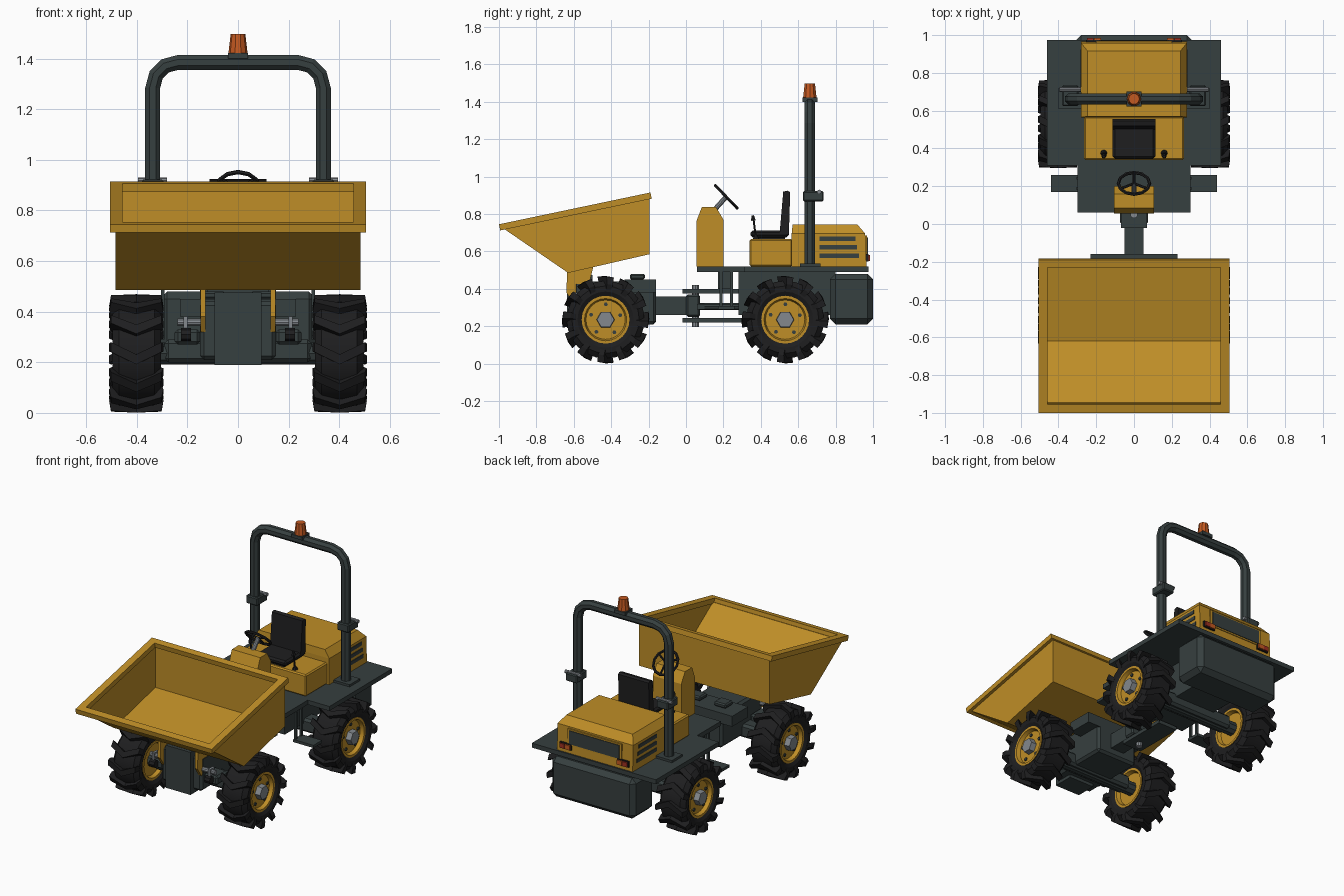
import bpy, bmesh
from math import sin, cos, pi, radians
from mathutils import Vector

cube = bpy.data.objects.get("Cube")
if cube:
    bpy.data.objects.remove(cube, do_unlink=True)


def material(name, rgb, rough=0.6):
    m = bpy.data.materials.new(name)
    m.use_nodes = True
    m.diffuse_color = (*rgb, 1)
    bsdf = m.node_tree.nodes["Principled BSDF"]
    bsdf.inputs["Base Color"].default_value = (*rgb, 1)
    bsdf.inputs["Roughness"].default_value = rough
    return m


YELLOW = material("machine yellow", (0.52, 0.27, 0.02))
DARK = material("charcoal paint", (0.037, 0.05, 0.05))
RUBBER = material("black rubber", (0.013, 0.013, 0.014))
STEEL = material("bare steel", (0.23, 0.25, 0.27))
ORANGE = material("beacon orange", (0.55, 0.1, 0.015))
RED = material("lamp red", (0.35, 0.03, 0.015))


def make(name, mat, verts, faces):
    mesh = bpy.data.meshes.new(name)
    mesh.from_pydata(verts, [], faces)
    bm = bmesh.new()
    bm.from_mesh(mesh)
    bmesh.ops.recalc_face_normals(bm, faces=bm.faces)
    bm.to_mesh(mesh)
    bm.free()
    mesh.materials.append(mat)
    ob = bpy.data.objects.new(name, mesh)
    bpy.context.scene.collection.objects.link(ob)
    return ob


def loft(name, mat, loops, closed=False):
    """Skin matching loops of points; cap the ends unless closed."""
    n, k = len(loops[0]), len(loops)
    verts = [v for loop in loops for v in loop]
    faces = [(i * n + j, i * n + (j + 1) % n, (i + 1) % k * n + (j + 1) % n, (i + 1) % k * n + j)
             for i in range(k if closed else k - 1) for j in range(n)]
    if not closed:
        faces += [tuple(range(n)), tuple(range((k - 1) * n, k * n))]
    return make(name, mat, verts, faces)


def prism(name, mat, yz, x0, x1):
    return loft(name, mat, [[(x, y, z) for y, z in yz] for x in (x0, x1)])


def box(name, mat, x0, x1, y0, y1, z0, z1, bevel=0):
    ob = prism(name, mat, [(y0, z0), (y1, z0), (y1, z1), (y0, z1)], x0, x1)
    if bevel:
        mod = ob.modifiers.new("chamfer", "BEVEL")
        mod.width, mod.segments = bevel, 1
    return ob


def rod(name, mat, p, q, r, r2=None, sides=10):
    p, q = Vector(p), Vector(q)
    turn = (q - p).to_track_quat("Z", "Y")
    ring = lambda c, rad: [c + turn @ Vector((rad * cos(2 * pi * i / sides), rad * sin(2 * pi * i / sides), 0))
                           for i in range(sides)]
    return loft(name, mat, [ring(p, r), ring(q, r if r2 is None else r2)])


# ---- Skip: plated body, tilted rim, support brackets
outer = [(-0.975, 0.722), (-0.63, 0.485), (-0.195, 0.585), (-0.195, 0.89)]
inner = [(-0.945, 0.73), (-0.62, 0.507), (-0.215, 0.602), (-0.215, 0.89)]
for i, part in enumerate(("front", "floor", "back")):
    prism("skip_" + part, YELLOW, [outer[i], outer[i + 1], inner[i + 1], inner[i]], -0.47, 0.47)


def rim_section(t0, t1):
    at = lambda t, drop: (-1 + 0.81 * t + 0.2 * drop, 0.745 + 0.17 * t - drop)
    return [at(t0, 0), at(t1, 0), at(t1, 0.033), at(t0, 0.033)]


prism("skip_rim_front", YELLOW, rim_section(0, 0.055), -0.505, 0.505)
prism("skip_rim_back", YELLOW, rim_section(0.95, 1), -0.505, 0.505)
for s in (1, -1):
    prism("skip_side", YELLOW, outer, s * 0.462, s * 0.484)
    prism("skip_rim_side", YELLOW, rim_section(0, 1), s * 0.457, s * 0.505)
    prism("skip_bracket", YELLOW, [(-0.635, 0.49), (-0.64, 0.38), (-0.6, 0.32), (-0.54, 0.34), (-0.495, 0.52)],
          s * 0.128, s * 0.148)
    rod("tipping_pin", STEEL, (s * 0.12, -0.58, 0.358), (s * 0.24, -0.58, 0.358), 0.016)
    box("pin_collar", STEEL, s * 0.2, s * 0.215, -0.605, -0.555, 0.335, 0.38)
    box("ram_mount", DARK, s * 0.15, s * 0.25, -0.58, -0.46, 0.27, 0.33, 0.012)
    rod("ram_eye", RUBBER, (s * 0.185, -0.6, 0.31), (s * 0.225, -0.6, 0.31), 0.025, sides=8)

# ---- Front chassis
box("front_chassis", DARK, -0.15, 0.15, -0.6, -0.16, 0.21, 0.44, 0.015)
box("front_plate", DARK, -0.092, 0.092, -0.635, -0.5, 0.19, 0.475)
box("front_cross_member", DARK, -0.23, 0.23, -0.33, -0.16, 0.38, 0.45)
for s in (1, -1):
    box("chassis_top_block", DARK, s * 0.05, s * 0.14, -0.3, -0.22, 0.45, 0.48, 0.008)
box("link_beam", DARK, -0.05, 0.05, -0.17, 0.02, 0.26, 0.36)

# ---- Articulation joint
box("pivot_block", DARK, -0.075, 0.075, -0.0, 0.075, 0.25, 0.37, 0.01)
for z in (0.22, 0.375):
    box("pivot_plate", DARK, -0.07, 0.07, -0.02, 0.32, z, z + 0.024)
rod("pivot_pin", STEEL, (0, 0.05, 0.195), (0, 0.05, 0.42), 0.02)
for s in (1, -1):
    rod("steering_ram", DARK, (s * 0.1, 0.07, 0.305), (s * 0.1, 0.32, 0.305), 0.02)
box("ram_crosspiece", DARK, -0.12, 0.12, 0.06, 0.1, 0.29, 0.32)

# ---- Rear chassis, deck and steps
box("rear_chassis", DARK, -0.15, 0.15, 0.28, 0.8, 0.26, 0.49)
box("rear_counterweight", DARK, -0.31, 0.31, 0.77, 1.0, 0.21, 0.48, 0.03)
box("deck_front", DARK, -0.3, 0.3, 0.06, 0.32, 0.49, 0.52)
box("deck_rear", DARK, -0.46, 0.46, 0.31, 0.975, 0.49, 0.52)
box("deck_support", DARK, -0.12, 0.12, 0.17, 0.25, 0.4, 0.49)
for s in (1, -1):
    box("step_tread", DARK, s * 0.29, s * 0.44, 0.17, 0.26, 0.29, 0.308)
    for y in (0.18, 0.235):
        box("step_hanger", DARK, s * 0.29, s * 0.305, y, y + 0.015, 0.29, 0.49)


# ---- Wheels: lathed tyre and rim, chevron lugs, hub and bolts
def ring_loops(profile, cx, cy, s, n=24, cz=0.235):
    return [[(s * (cx + x), cy + r * cos(2 * pi * i / n), cz + r * sin(2 * pi * i / n)) for x, r in profile]
            for i in range(n)]


tyre = [(-0.078, 0.122), (-0.095, 0.15), (-0.095, 0.18), (-0.07, 0.208)]
tyre += [(-x, r) for x, r in reversed(tyre)]
rim = [(0.085, 0.128), (0.085, 0.113), (0.06, 0.105), (0.06, 0.01)]
rim = rim + [(-x, r) for x, r in reversed(rim)]
lug = [(0, 0.2), (0, 0.234), (0.1, 0.23), (0.107, 0.19), (0.095, 0.16), (0.07, 0.19)]
round_parts = []
for cy in (-0.43, 0.53):
    rod("axle", DARK, (-0.37, cy, 0.235), (0.37, cy, 0.235), 0.045)
    box("axle_housing", DARK, -0.29, 0.29, cy - 0.05, cy + 0.05, 0.2, 0.29, 0.015)
    for s in (1, -1):
        round_parts.append(loft("tyre", RUBBER, ring_loops(tyre, 0.4, cy, s), True))
        round_parts.append(loft("wheel_rim", YELLOW, ring_loops(rim, 0.4, cy, s), True))
        verts, faces = [], []
        for k in range(12):
            for half in (1, -1):
                b, m = len(verts), len(lug)
                for w in (-0.085, 0.085):
                    for x, r in lug:
                        a = k * pi / 6 + 0.1 - 2.1 * x + w
                        verts.append((s * (0.402 + half * x), cy + r * cos(a), 0.235 + r * sin(a)))
                faces += [tuple(range(b, b + m)), tuple(range(b + m, b + 2 * m))]
                faces += [(b + j, b + (j + 1) % m, b + m + (j + 1) % m, b + m + j) for j in range(m)]
        make("tyre_lugs", RUBBER, verts, faces)
        rod("wheel_hub", STEEL, (s * 0.44, cy, 0.235), (s * 0.497, cy, 0.235), 0.05, 0.046, 6)
        for k in range(5):
            a = 2 * pi * k / 5 + 0.3
            y, z = cy + 0.082 * cos(a), 0.235 + 0.082 * sin(a)
            rod("wheel_bolt", DARK, (s * 0.45, y, z), (s * 0.468, y, z), 0.011, sides=6)

# ---- Engine cover and seat plinth
rect = lambda x, y0, y1, z: [(-x, y0, z), (x, y0, z), (x, y1, z), (-x, y1, z)]
loft("engine_cover", YELLOW, [rect(0.28, 0.565, 0.965, 0.52), rect(0.28, 0.565, 0.958, 0.695),
                              rect(0.245, 0.57, 0.915, 0.745)])
box("seat_plinth", YELLOW, -0.265, 0.265, 0.34, 0.57, 0.52, 0.665, 0.008)
box("rear_grille_frame", YELLOW, -0.2, 0.2, 0.955, 0.968, 0.575, 0.685)
box("rear_grille", DARK, -0.185, 0.185, 0.96, 0.972, 0.585, 0.675)
for s in (1, -1):
    for i, z in enumerate((0.565, 0.61, 0.655)):
        box("side_vent", DARK, s * 0.275, s * 0.284, 0.715, 0.925 - 0.01 * i, z, z + 0.024)
    box("lamp_housing", RUBBER, s * 0.17, s * 0.255, 0.955, 0.975, 0.545, 0.585)
    box("tail_lamp", RED, s * 0.215, s * 0.25, 0.965, 0.984, 0.55, 0.58)
    box("indicator_lamp", ORANGE, s * 0.175, s * 0.212, 0.965, 0.984, 0.55, 0.58)
    # control levers
    rod("lever", RUBBER, (s * 0.16, 0.375, 0.66), (s * 0.16, 0.36, 0.78), 0.006, sides=6)
    rod("lever_knob", RUBBER, (s * 0.16, 0.36, 0.765), (s * 0.16, 0.357, 0.793), 0.014, 0.008, 6)
    rod("lever_boot", RUBBER, (s * 0.16, 0.375, 0.66), (s * 0.16, 0.373, 0.69), 0.02, 0.007, 8)

# ---- Seat
box("seat_cushion", RUBBER, -0.113, 0.113, 0.345, 0.55, 0.675, 0.712, 0.012)
box("seat_base", RUBBER, -0.09, 0.09, 0.36, 0.53, 0.66, 0.68)
prism("seat_back", RUBBER, [(0.5, 0.69), (0.55, 0.69), (0.557, 0.915), (0.545, 0.925), (0.52, 0.92)], -0.113, 0.113)

# ---- Console and steering wheel
prism("console", YELLOW, [(0.055, 0.52), (0.055, 0.76), (0.085, 0.838), (0.16, 0.838), (0.2, 0.77), (0.2, 0.52)],
      -0.105, 0.105)
centre = Vector((0, 0.215, 0.892))
rod("steering_column", STEEL, (0, 0.15, 0.82), centre, 0.014)
bpy.ops.mesh.primitive_torus_add(location=centre, rotation=(radians(-46), 0, 0), major_segments=12,
                                 minor_segments=6, major_radius=0.083, minor_radius=0.009)
wheel = bpy.context.object
wheel.name = "steering_wheel"
wheel.data.materials.append(RUBBER)
for k in range(3):
    a = 2 * pi * k / 3 + pi / 2
    arm = Vector((cos(a), sin(a) * cos(radians(46)), -sin(a) * sin(radians(46)))) * 0.08
    rod("steering_spoke", RUBBER, centre, centre + arm, 0.007, sides=6)

# ---- Roll bar with hinge clamps and beacon
BX, BY, TOP, R = 0.337, 0.662, 1.385, 0.1
arc = [(BX - R + R * cos(pi / 2 * i / 3), TOP - R + R * sin(pi / 2 * i / 3)) for i in range(4)]
path = [(BX, 0.52)] + arc
path += [(-x, z) for x, z in reversed(path)]
loops = []
for i, (x, z) in enumerate(path):
    a, b = path[max(i - 1, 0)], path[min(i + 1, len(path) - 1)]
    t = Vector((b[0] - a[0], 0, b[1] - a[1])).normalized()
    out = Vector((t.z, 0, -t.x))
    loops.append([Vector((x, BY, z)) + out * 0.032 * cos(c) + Vector((0, 0.031 * sin(c), 0))
                  for c in (pi / 8 + pi / 4 * j for j in range(8))])
loft("roll_bar", DARK, loops)
for s in (1, -1):
    box("hinge_clamp", DARK, s * 0.295, s * 0.38, 0.625, 0.735, 0.868, 0.922, 0.006)
    rod("hinge_pin", STEEL, (s * 0.28, 0.712, 0.918), (s * 0.395, 0.712, 0.918), 0.012, sides=8)
    box("roll_bar_foot", DARK, s * 0.28, s * 0.4, 0.61, 0.72, 0.52, 0.535)
box("beacon_base", DARK, -0.04, 0.04, 0.622, 0.702, 1.4, 1.422)
rod("beacon", ORANGE, (0, BY, 1.42), (0, BY, 1.497), 0.038, 0.029, 10)

# ---- Smooth the round wheel parts, keeping edges sharp
bpy.ops.object.select_all(action="DESELECT")
for ob in round_parts:
    ob.select_set(True)
bpy.context.view_layer.objects.active = round_parts[0]
bpy.ops.object.shade_smooth_by_angle(angle=radians(25))
